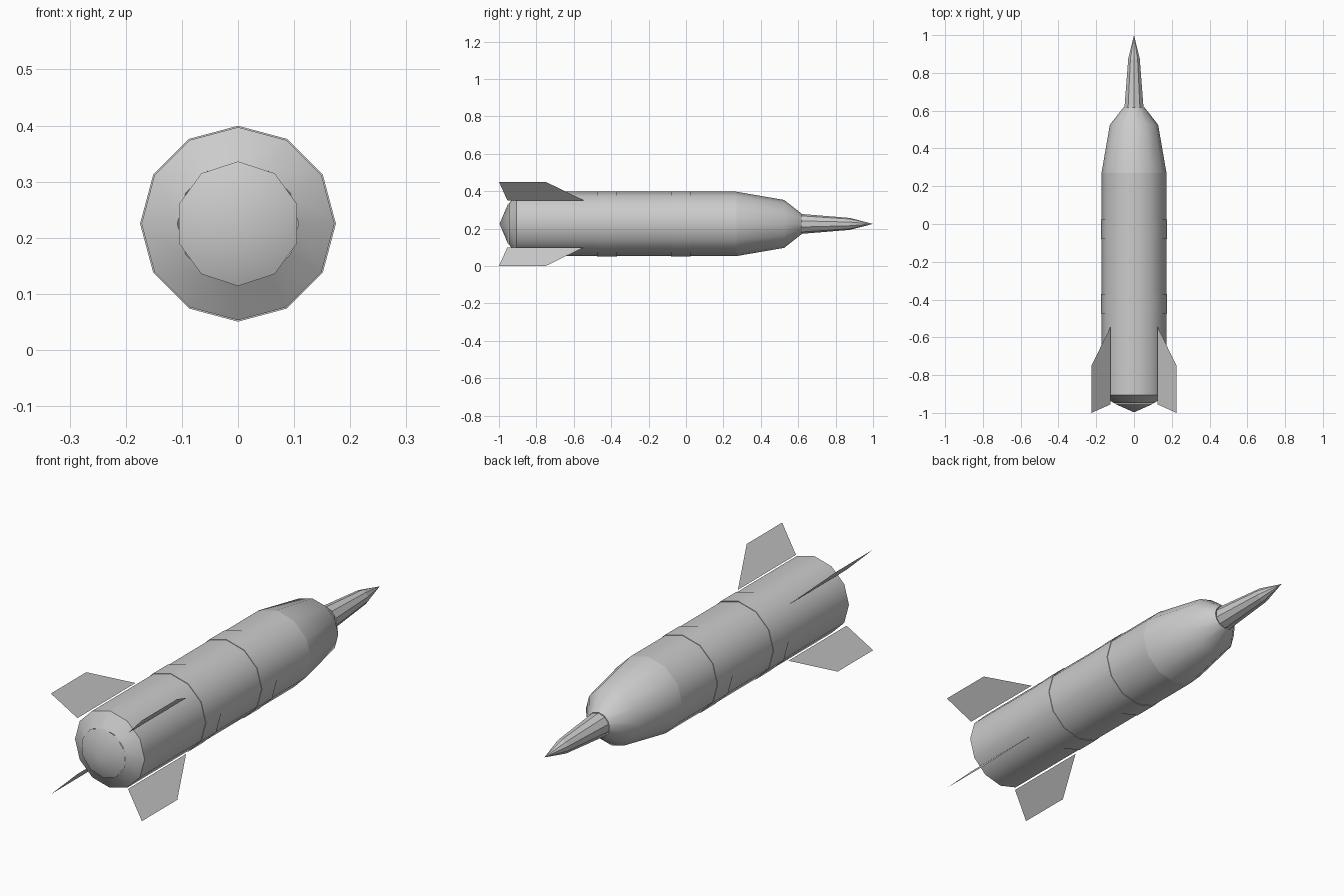
import bpy, bmesh, math

cube = bpy.data.objects.get("Cube")
if cube:
    bpy.data.objects.remove(cube, do_unlink=True)

AXIS_Z = 0.225

grey = bpy.data.materials.new("light grey metal")
grey.use_nodes = True
colour = (0.6, 0.6, 0.6, 1)
grey.diffuse_color = colour
grey.node_tree.nodes["Principled BSDF"].inputs["Base Color"].default_value = colour


def finish(name, bm, smooth):
    mesh = bpy.data.meshes.new(name)
    for face in bm.faces:
        face.smooth = smooth
    bm.to_mesh(mesh)
    bm.free()
    mesh.materials.append(grey)
    obj = bpy.data.objects.new(name, mesh)
    obj.location.z = AXIS_Z
    bpy.context.collection.objects.link(obj)
    return obj


def lathe(name, profile, sides, smooth=True):
    """Turn (y, radius) points around the long axis; radius 0 makes a tip."""
    bm = bmesh.new()
    rings = []
    for y, r in profile:
        count = sides if r else 1
        angles = [2 * math.pi * i / sides for i in range(count)]
        rings.append([bm.verts.new((r * math.sin(a), y, r * math.cos(a))) for a in angles])
    for a, b in zip(rings, rings[1:]):
        for i in range(sides):
            j = (i + 1) % sides
            quad = [a[i % len(a)], a[j % len(a)], b[j % len(b)], b[i % len(b)]]
            bm.faces.new(list(dict.fromkeys(quad)))
    bmesh.ops.recalc_face_normals(bm, faces=bm.faces)
    # profiles run from tail to nose, so outward faces point away from the axis
    if sum(f.normal.x * f.calc_center_median().x + f.normal.z * f.calc_center_median().z
           for f in bm.faces) < 0:
        bmesh.ops.reverse_faces(bm, faces=bm.faces)
    return finish(name, bm, smooth)


# Main casing and its tapered ends
lathe("body", [(-0.905, 0.172), (0.27, 0.172)], 12)
lathe("tail_bevel", [(-0.947, 0.108), (-0.905, 0.172)], 12)
lathe("tail_cone", [(-0.997, 0), (-0.95, 0.111)], 10)
lathe("nose", [(0.27, 0.172), (0.525, 0.128), (0.618, 0.055)], 12)
lathe("nose_spike", [(0.618, 0.053), (0.875, 0.032), (1.0, 0)], 10, smooth=False)

# Raised bands around the casing
for name, y in (("rear_band", -0.475), ("middle_band", -0.08)):
    band = lathe(name, [(y, 0.17), (y, 0.1745), (y + 0.105, 0.1745), (y + 0.105, 0.17)], 12)
    for face in band.data.polygons:
        face.use_smooth = abs(face.normal.y) < 0.5
    band.data.set_sharp_from_angle(angle=math.radians(40))

# Four diagonal sheet fins
outline = [(-0.955, 0.125), (-0.545, 0.125), (-0.75, 0.225), (-1.0, 0.225)]
for side, sx in (("left", 1), ("right", -1)):
    for level, sz in (("upper", 1), ("lower", -1)):
        bm = bmesh.new()
        bm.faces.new([bm.verts.new((sx * d, y, sz * d)) for y, d in outline])
        finish(f"{level}_{side}_fin", bm, False)
